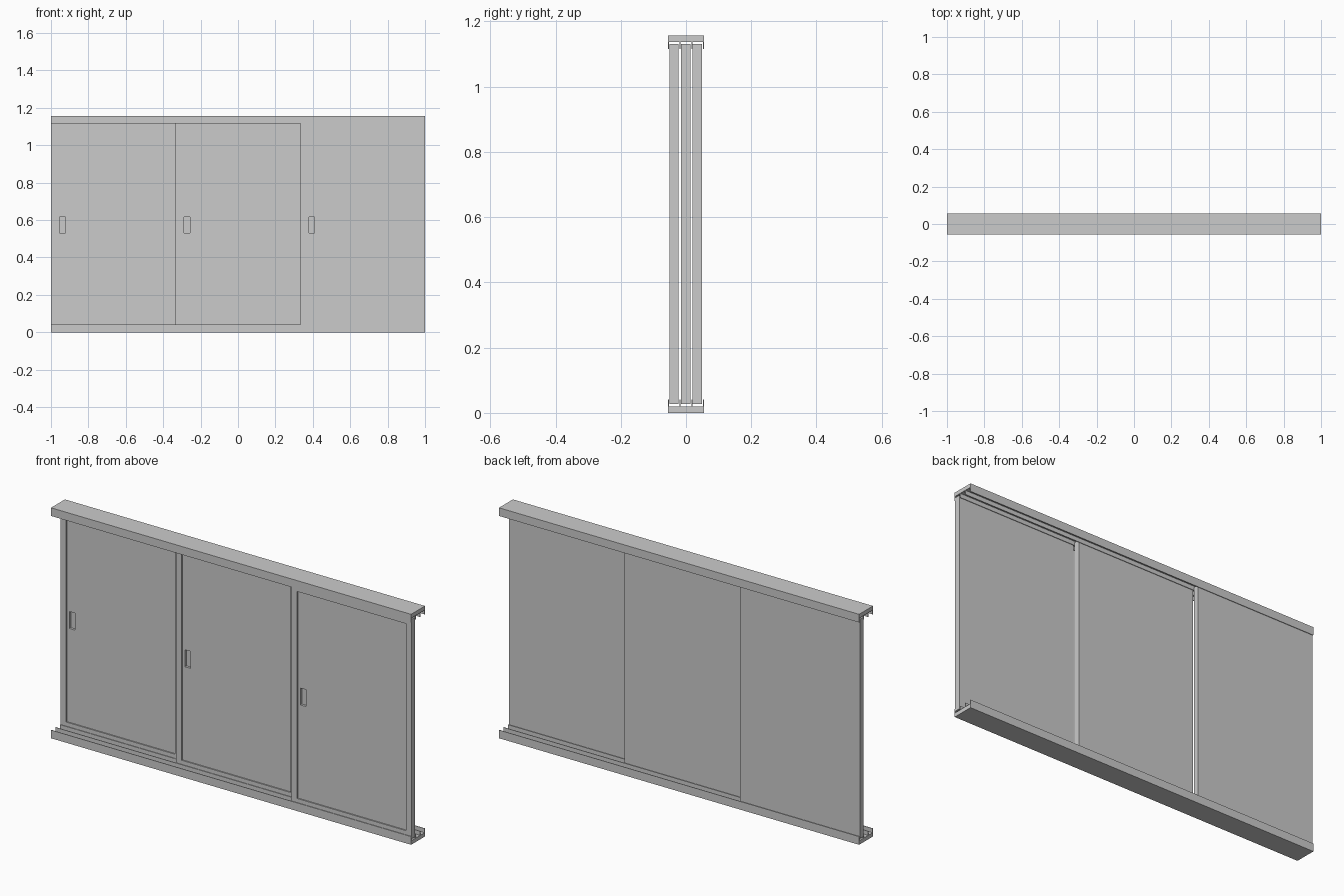
import bpy, bmesh

if "Cube" in bpy.data.objects:
    bpy.data.objects.remove(bpy.data.objects["Cube"])

HALF_Y, HEIGHT = 0.055, 1.157
LIP, LIP_H, BASE = 0.003, 0.041, 0.02
PITCH = (2 * HALF_Y - LIP) / 3        # spacing of the three tracks
W = 2 / 3                             # door width
THICK = 0.0285


def mesh_object(name, bm):
    bmesh.ops.recalc_face_normals(bm, faces=bm.faces)
    me = bpy.data.meshes.new(name)
    bm.to_mesh(me)
    bm.free()
    ob = bpy.data.objects.new(name, me)
    bpy.context.collection.objects.link(ob)
    return ob


def box(name, x, y, z):
    bm = bmesh.new()
    bmesh.ops.create_cube(bm, size=1)
    for v in bm.verts:
        v.co = [r[0] if c < 0 else r[1] for c, r in zip(v.co, (x, y, z))]
    return mesh_object(name, bm)


def rail(name, flip):
    # comb-shaped profile: flat base with four upright lips, extruded along x
    pts = [(HALF_Y, 0), (-HALF_Y, 0)]
    for i in range(4):
        y = -HALF_Y + i * PITCH
        if i:
            pts.append((y, BASE))
        pts += [(y, LIP_H), (y + LIP, LIP_H)]
        if i < 3:
            pts.append((y + LIP, BASE))
    bm = bmesh.new()
    f = bm.faces.new([bm.verts.new((-1, y, HEIGHT - z if flip else z)) for y, z in pts])
    ext = bmesh.ops.extrude_face_region(bm, geom=[f], use_keep_orig=True)
    bmesh.ops.translate(bm, vec=(2, 0, 0),
                        verts=[g for g in ext["geom"] if isinstance(g, bmesh.types.BMVert)])
    return mesh_object(name, bm)


def cut(target, name, x, y, z):
    cutter = box(name, x, y, z)
    cutter.hide_render = True
    cutter.hide_viewport = True
    m = target.modifiers.new(name, 'BOOLEAN')
    m.operation, m.solver, m.object = 'DIFFERENCE', 'EXACT', cutter


# top and bottom tracks
rail("bottom_track", False)
rail("top_track", True)

# three sliding doors, right one in the front track, left one in the rear track
for i, side in enumerate(("right", "middle", "left")):
    x0 = 1 - (i + 1) * W
    y0 = -HALF_Y + LIP + i * PITCH + 0.001
    door = box(side + "_door", (x0, x0 + W), (y0, y0 + THICK), (0.028, 1.13))
    # recessed field inside the frame
    cut(door, side + "_field_cutter", (x0 + 0.031, x0 + W - 0.032),
        (y0 - 0.05, y0 + 0.006), (0.061, 1.1))
    # finger-pull pocket
    cut(door, side + "_pull_cutter", (x0 + 0.045, x0 + 0.077),
        (y0 - 0.06, y0 + 0.018), (0.532, 0.617))
